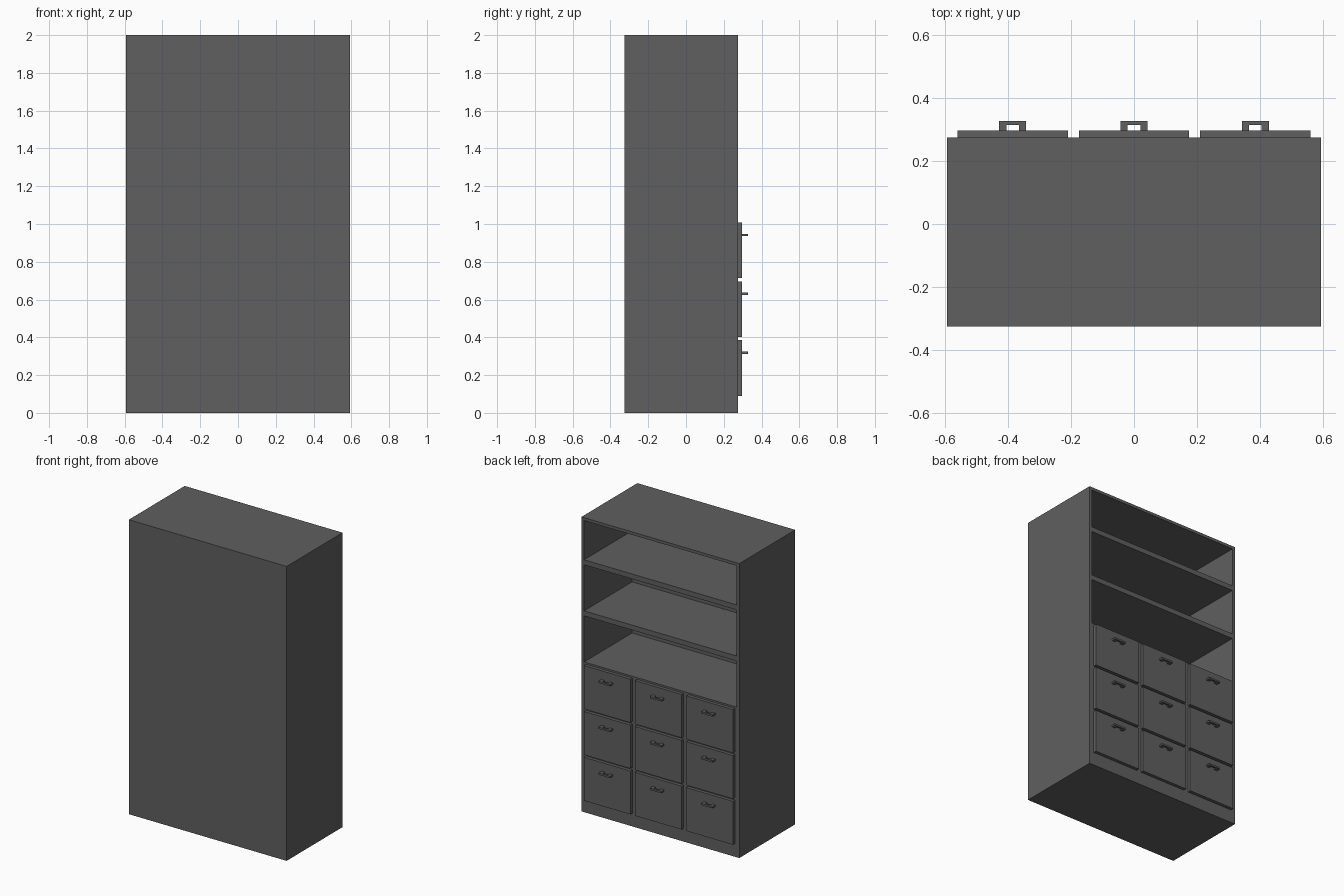
import bpy
import bmesh
from mathutils import Matrix, Vector

default = bpy.data.objects.get("Cube")
if default:
    bpy.data.objects.remove(default, do_unlink=True)

grey = bpy.data.materials.new("dark_grey")
grey.use_nodes = True
GREY = (0.115, 0.115, 0.115, 1)
grey.diffuse_color = GREY
grey.node_tree.nodes["Principled BSDF"].inputs["Base Color"].default_value = GREY


def add_object(name, bm):
    mesh = bpy.data.meshes.new(name)
    bm.to_mesh(mesh)
    bm.free()
    mesh.materials.append(grey)
    obj = bpy.data.objects.new(name, mesh)
    bpy.context.collection.objects.link(obj)
    return obj


def add_box(bm, low, high):
    low, high = Vector(low), Vector(high)
    place = Matrix.Translation((low + high) / 2) @ Matrix.Diagonal((*(high - low), 1))
    bmesh.ops.create_cube(bm, size=1, matrix=place)


HALF_WIDTH, REAR, FACE, HEIGHT = 0.593, -0.325, 0.275, 2.0
PANEL, BACK_WALL = 0.02, -0.24

# Cabinet body
bm = bmesh.new()
add_box(bm, (-HALF_WIDTH, REAR, 0), (HALF_WIDTH, FACE, HEIGHT))
cabinet = add_object("cabinet_body", bm)

# Three open shelf bays, cut from the drawer side
bm = bmesh.new()
inner = HALF_WIDTH - PANEL
for bottom, top in ((1.02, 1.333), (1.367, 1.68), (1.714, HEIGHT - PANEL)):
    add_box(bm, (-inner, BACK_WALL, bottom), (inner, FACE + 0.1, top))
cutter = add_object("shelf_bay_cutter", bm)
cutter.hide_render = True

cut = cabinet.modifiers.new("shelf_bays", "BOOLEAN")
cut.operation = "DIFFERENCE"
cut.solver = "EXACT"
cut.object = cutter
bpy.context.view_layer.objects.active = cabinet
bpy.ops.object.modifier_apply(modifier=cut.name)
bpy.data.objects.remove(cutter, do_unlink=True)

# Drawer fronts with U-shaped pulls
FRONT = FACE + 0.022
TIP = 0.327


def add_handle(name, x, z):
    outer, hole, bar = 0.043, 0.02, 0.314
    outline = [(-outer, FRONT), (-hole, FRONT), (-hole, bar), (hole, bar),
               (hole, FRONT), (outer, FRONT), (outer, TIP), (-outer, TIP)]
    bm = bmesh.new()
    base = bm.faces.new([bm.verts.new((x + px, py, z - 0.006)) for px, py in outline])
    raised = bmesh.ops.extrude_face_region(bm, geom=[base])["geom"]
    verts = [v for v in raised if isinstance(v, bmesh.types.BMVert)]
    bmesh.ops.translate(bm, verts=verts, vec=(0, 0, 0.012))
    bmesh.ops.recalc_face_normals(bm, faces=bm.faces)
    add_object(name, bm)


for row in range(3):
    for column in range(3):
        x = (column - 1) * 0.385
        z = 0.09 + row * 0.3115
        bm = bmesh.new()
        add_box(bm, (x - 0.175, FACE, z), (x + 0.175, FRONT, z + 0.295))
        add_object(f"drawer_front_{row + 1}_{column + 1}", bm)
        add_handle(f"drawer_handle_{row + 1}_{column + 1}", x, z + 0.229)
